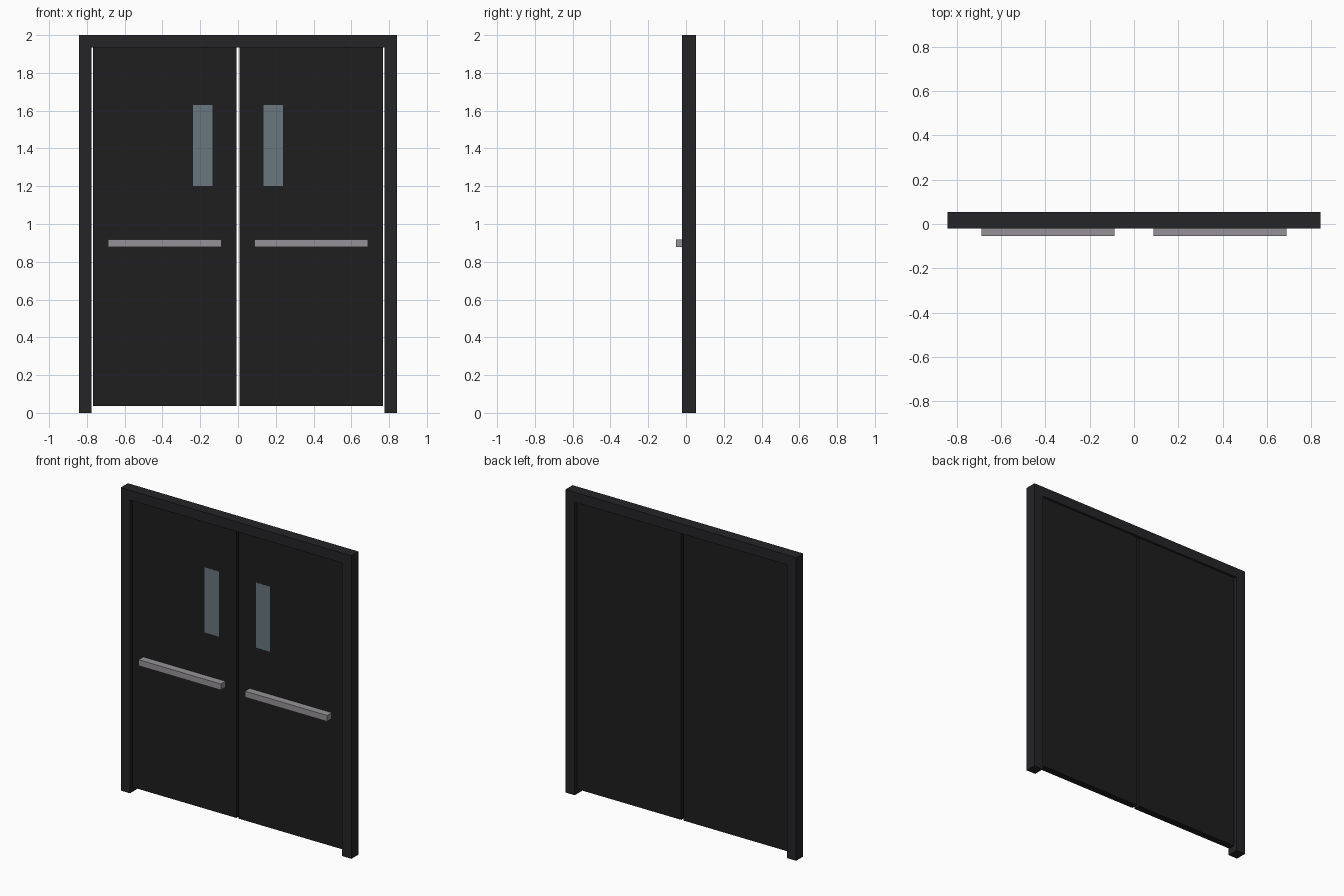
import bpy, bmesh
from mathutils import Vector

if "Cube" in bpy.data.objects:
    bpy.data.objects.remove(bpy.data.objects["Cube"])


def material(name, rgb):
    m = bpy.data.materials.new(name)
    m.diffuse_color = (*rgb, 1)
    m.use_nodes = True
    m.node_tree.nodes["Principled BSDF"].inputs["Base Color"].default_value = m.diffuse_color
    return m


FRAME = material("frame_paint", (0.018, 0.018, 0.021))
DOOR = material("door_paint", (0.013, 0.013, 0.014))
METAL = material("brushed_metal", (0.30, 0.29, 0.31))
GLASS = material("glass", (0.14, 0.18, 0.21))


def add_object(name, bm, mat):
    bmesh.ops.recalc_face_normals(bm, faces=bm.faces)
    mesh = bpy.data.meshes.new(name)
    bm.to_mesh(mesh)
    bm.free()
    mesh.materials.append(mat)
    ob = bpy.data.objects.new(name, mesh)
    bpy.context.collection.objects.link(ob)
    return ob


def box(name, x, y, z, mat):
    lo, hi = Vector((x[0], y[0], z[0])), Vector((x[1], y[1], z[1]))
    bm = bmesh.new()
    bmesh.ops.create_cube(bm, size=1)
    for v in bm.verts:
        v.co = (lo + hi) / 2 + v.co * (hi - lo)
    return add_object(name, bm, mat)


# Door frame: an upside-down U profile extruded through its depth
W, IN, TOP = 0.842, 0.775, 1.935
profile = [(-W, 0), (-W, 2), (W, 2), (W, 0), (IN, 0), (IN, TOP), (-IN, TOP), (-IN, 0)]
bm = bmesh.new()
face = bm.faces.new([bm.verts.new((x, -0.02, z)) for x, z in profile])
ext = bmesh.ops.extrude_face_region(bm, geom=[face])
bmesh.ops.translate(bm, vec=(0, 0.074, 0),
                    verts=[g for g in ext["geom"] if isinstance(g, bmesh.types.BMVert)])
add_object("door_frame", bm, FRAME)

# Two mirrored leaves, each with a vision panel and a push bar
FRONT, BACK = -0.006, 0.039
for side, s in (("left", -1), ("right", 1)):
    def span(a, b):
        return sorted((s * a, s * b))
    box(f"{side}_door", span(0.008, 0.767), (FRONT, BACK), (0.037, TOP), DOOR)
    box(f"{side}_window", span(0.135, 0.238), (FRONT - 0.001, FRONT + 0.01), (1.2, 1.63), GLASS)
    box(f"{side}_push_bar", span(0.088, 0.688), (-0.054, FRONT), (0.878, 0.918), METAL)
